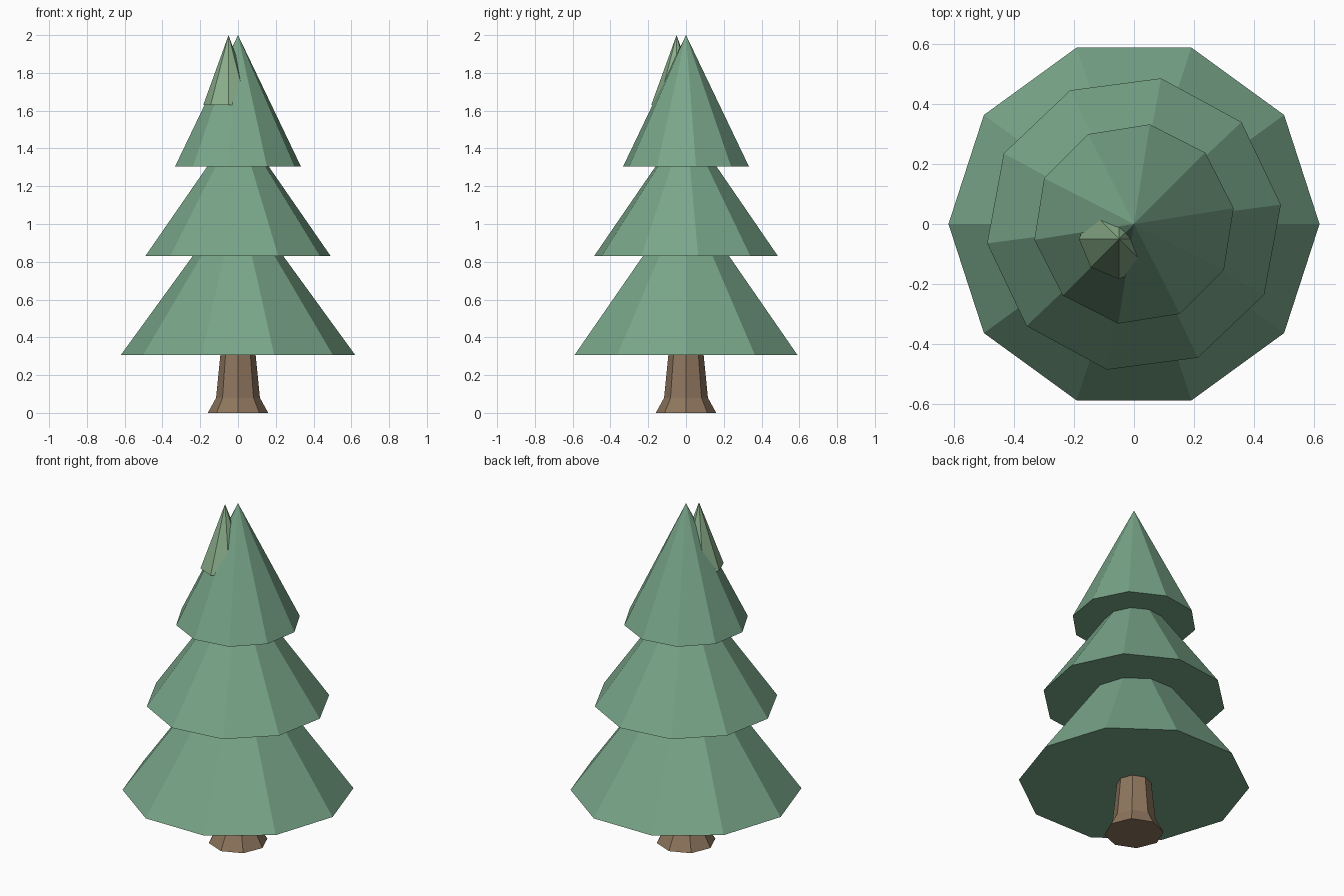
import bpy, bmesh
from math import cos, sin, pi, radians

if "Cube" in bpy.data.objects:
    bpy.data.objects.remove(bpy.data.objects["Cube"])


def material(name, rgb):
    m = bpy.data.materials.new(name)
    m.diffuse_color = (*rgb, 1)
    m.use_nodes = True
    m.node_tree.nodes["Principled BSDF"].inputs["Base Color"].default_value = m.diffuse_color
    return m


def turned(name, profile, sides, mat, offset=0, centre=(0, 0)):
    """Faceted closed solid from (radius, z) pairs; radius 0 ends in a point."""
    bm = bmesh.new()
    rings = []
    for r, z in profile:
        n = sides if r > 0 else 1
        rings.append([bm.verts.new((centre[0] + r * cos(offset + 2 * pi * i / sides),
                                    centre[1] + r * sin(offset + 2 * pi * i / sides), z))
                      for i in range(n)])
    for a, b in zip(rings, rings[1:]):
        for i in range(sides):
            j = (i + 1) % sides
            bm.faces.new((a[i], a[j], b[0]) if len(b) == 1 else (a[i], a[j], b[j], b[i]))
    bm.faces.new(rings[0][::-1])
    if len(rings[-1]) > 1:
        bm.faces.new(rings[-1])
    me = bpy.data.meshes.new(name)
    bm.to_mesh(me)
    bm.free()
    me.materials.append(mat)
    ob = bpy.data.objects.new(name, me)
    bpy.context.collection.objects.link(ob)
    return ob


bark = material("bark", (0.27, 0.18, 0.11))
needles = material("needles", (0.19, 0.38, 0.25))
light_needles = material("light_needles", (0.26, 0.43, 0.26))

# trunk with flared foot
turned("trunk", [(0.16, 0), (0.116, 0.08), (0.09, 0.34)], 8, bark)

# three stacked foliage tiers, each slightly twisted: radius, base z, apex z, twist
tiers = [(0.62, 0.307, 1.16, 0), (0.495, 0.83, 1.54, 7.5), (0.337, 1.305, 2.0, 9)]
for k, (r, z0, z1, twist) in enumerate(tiers):
    turned(f"foliage_tier_{k + 1}", [(r, z0), (0, z1)], 10, needles, radians(twist))

# small pale side tip beside the apex
turned("side_tip", [(0.134, 1.63), (0, 2.0)], 8, light_needles, 0, (-0.05, -0.05))
